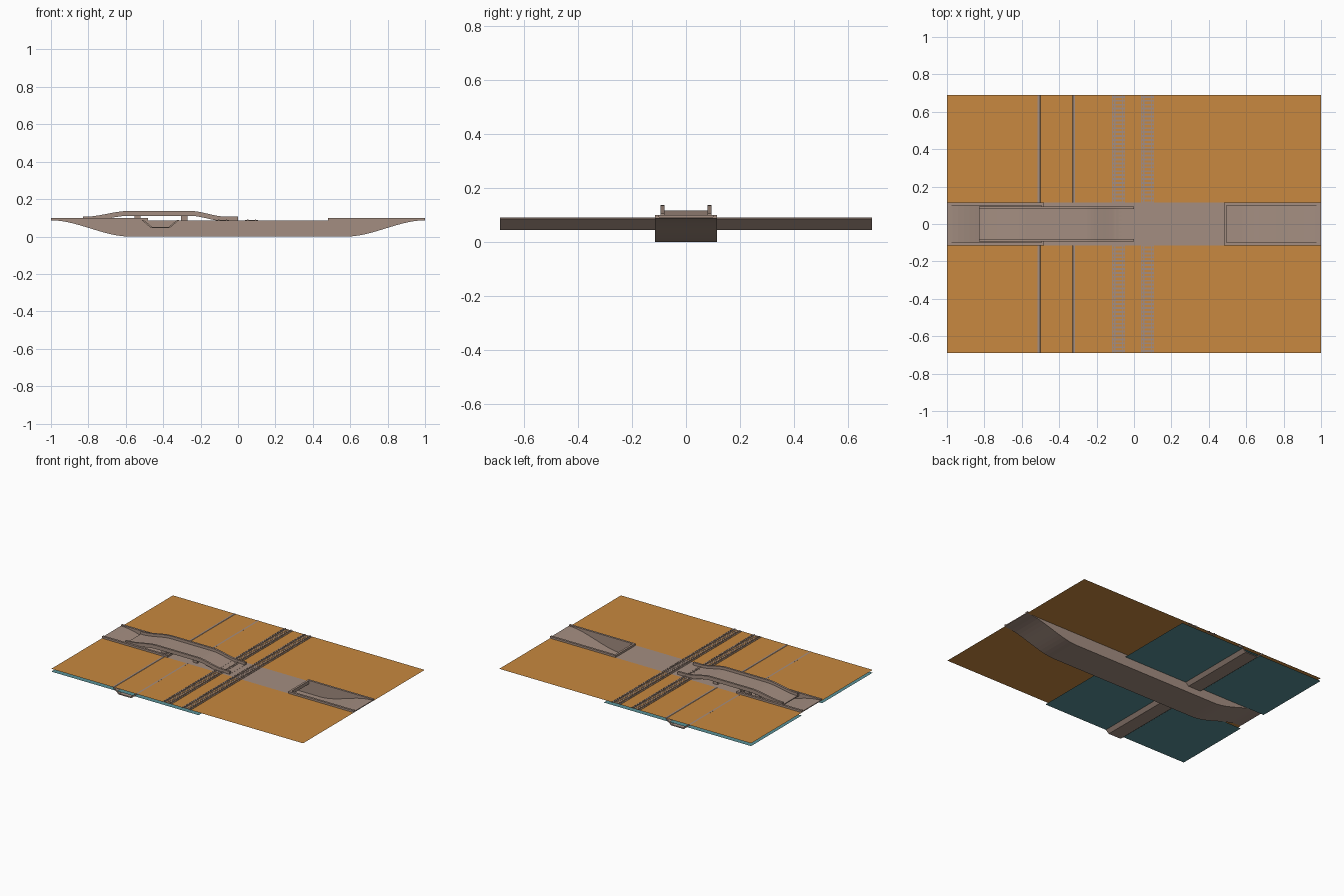
import bpy, bmesh, math

if "Cube" in bpy.data.objects:
    bpy.data.objects.remove(bpy.data.objects["Cube"])

def mat(name, rgb):
    m = bpy.data.materials.new(name)
    m.diffuse_color = (*rgb, 1)
    m.use_nodes = True
    m.node_tree.nodes["Principled BSDF"].inputs["Base Color"].default_value = m.diffuse_color
    return m

CONCRETE = mat("taupe concrete", (0.37, 0.27, 0.22))
EARTH = mat("orange earth", (0.58, 0.25, 0.05))
WATER = mat("teal water", (0.10, 0.28, 0.31))

def finish(name, bm, material):
    bmesh.ops.recalc_face_normals(bm, faces=bm.faces)
    me = bpy.data.meshes.new(name)
    bm.to_mesh(me)
    bm.free()
    me.materials.append(material)
    ob = bpy.data.objects.new(name, me)
    bpy.context.collection.objects.link(ob)
    return ob

def ribbon(bm, stations, y0, y1):
    """Solid following x stations (x, z_low, z_high), between y0 and y1."""
    rings = [[bm.verts.new(p) for p in ((x, y0, a), (x, y1, a), (x, y1, b), (x, y0, b))]
             for x, a, b in stations]
    for r, s in zip(rings, rings[1:]):
        for i in range(4):
            j = (i + 1) % 4
            bm.faces.new((r[i], r[j], s[j], s[i]))
    bm.faces.new(rings[0])
    bm.faces.new(rings[-1])

def box(bm, x0, x1, y0, y1, z0, z1):
    ribbon(bm, [(x0, z0, z1), (x1, z0, z1)], y0, y1)

def ease(t):
    t = min(1, max(0, t))
    return t * t * (3 - 2 * t)

Y, EDGE, GROUND = 0.69, 0.115, 0.086

# ground and water sheets either side of the underpass
def sheet(name, x0, x1, z, material):
    bm = bmesh.new()
    for a, b in ((-Y, -EDGE), (EDGE, Y)):
        bm.faces.new([bm.verts.new(p) for p in
                      ((x0, a, z), (x1, a, z), (x1, b, z), (x0, b, z))])
    finish(name, bm, material)

sheet("ground_sheet", -1, 1, GROUND, EARTH)
sheet("water_sheet", -1, 0.17, 0.066, WATER)

# underpass: floor, side walls with parapets, roof and headwalls
def low(x):
    return 0.087 * ease((abs(x) - 0.58) / 0.42)

xs = [0.58 + 0.42 * i / 14 for i in range(15)]
xs = [-x for x in reversed(xs)] + xs
bm = bmesh.new()
ribbon(bm, [(x, low(x), low(x) + 0.006) for x in xs], -EDGE, EDGE)
finish("underpass_floor", bm, CONCRETE)

bm = bmesh.new()
left = [(x, low(x), 0.1) for x in xs if x < 0]
right = [(x, low(x), 0.1) for x in xs if x > 0]
profile = left + [(-0.48, 0, 0.1), (-0.48, 0, GROUND), (0.48, 0, GROUND), (0.48, 0, 0.1)] + right
for s in (-1, 1):
    ribbon(bm, profile, s * 0.1, s * EDGE)
finish("underpass_walls", bm, CONCRETE)

bm = bmesh.new()
box(bm, -0.48, 0.48, -EDGE, EDGE, 0.076, GROUND)
for x in (-0.495, 0.48):
    box(bm, x, x + 0.015, -EDGE, EDGE, 0.076, 0.1)
finish("underpass_roof", bm, CONCRETE)

# bridge: deck, parapets and piers
def deck(x):
    up, down = ease((x + 0.82) / 0.24), ease((-0.06 - x) / 0.2)
    return 0.087 + 0.031 * min(up, down)

bx = [-0.83 + 0.83 * i / 50 for i in range(51)]
bm = bmesh.new()
ribbon(bm, [(x, deck(x) - 0.007, deck(x)) for x in bx], -0.094, 0.094)
finish("bridge_deck", bm, CONCRETE)
bm = bmesh.new()
for s in (-1, 1):
    ribbon(bm, [(x, deck(x) - 0.007, deck(x) + 0.019) for x in bx], s * 0.08, s * 0.094)
finish("bridge_parapets", bm, CONCRETE)
bm = bmesh.new()
for x, z in ((-0.537, 0.006), (-0.287, GROUND)):
    for y in (-0.06, 0.06):
        box(bm, x - 0.017, x + 0.017, y - 0.017, y + 0.017, z, 0.112)
finish("bridge_piers", bm, CONCRETE)

# buried canal: bed and sloping sides, with rims showing at ground level
bm = bmesh.new()
shape = [(-0.515, 0.088), (-0.465, 0.045), (-0.365, 0.045), (-0.315, 0.088),
         (-0.327, 0.088), (-0.37, 0.052), (-0.46, 0.052), (-0.503, 0.088)]
for a, b in ((-Y, -EDGE), (EDGE, Y)):
    ends = [[bm.verts.new((x, y, z)) for x, z in shape] for y in (a, b)]
    for i in range(8):
        j = (i + 1) % 8
        bm.faces.new((ends[0][i], ends[0][j], ends[1][j], ends[1][i]))
    for e in ends:
        for q in ((0, 1, 6, 7), (1, 2, 5, 6), (2, 3, 4, 5)):
            bm.faces.new([e[k] for k in q])
finish("canal", bm, CONCRETE)

# two railway tracks
for side, cx in (("left", -0.082), ("right", 0.073)):
    bm = bmesh.new()
    n = 66
    for i in range(n):
        y = -Y + (i + 0.5) * 2 * Y / n
        box(bm, cx - 0.033, cx + 0.033, y - 0.005, y + 0.005, 0.084, 0.088)
    finish(side + "_track_sleepers", bm, CONCRETE)
    bm = bmesh.new()
    for d in (-0.021, 0.021):
        box(bm, cx + d - 0.003, cx + d + 0.003, -Y, Y, 0.087, 0.091)
    # kerbs along the track bed
    for d in (-0.033, 0.033):
        box(bm, cx + d - 0.002, cx + d + 0.002, -Y, Y, 0.084, 0.0885)
    finish(side + "_track_rails", bm, CONCRETE)
